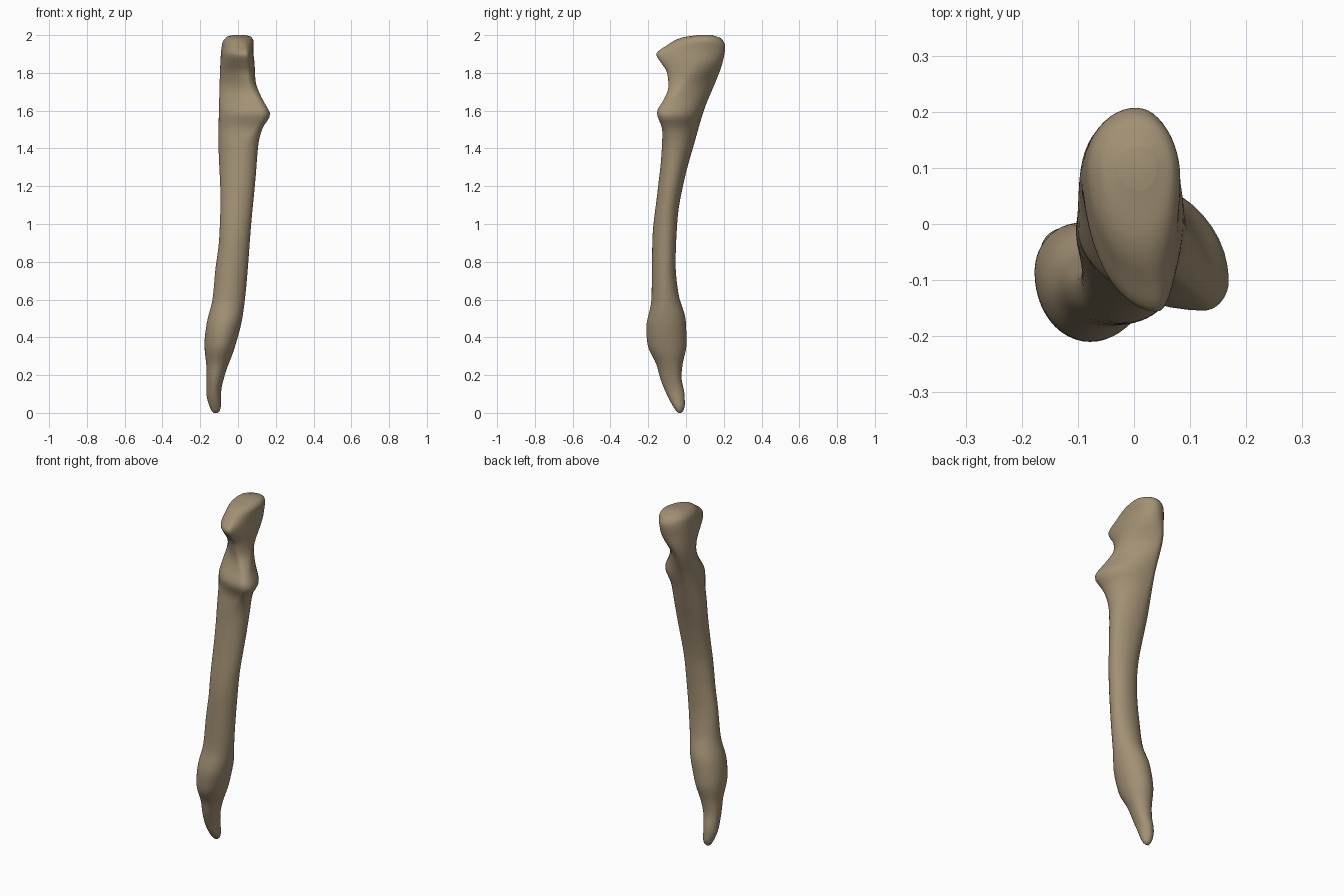
import bpy, bmesh, math

if "Cube" in bpy.data.objects:
    bpy.data.objects.remove(bpy.data.objects["Cube"])

# silhouette profiles as (z, offset), read upward
LEFT = [(0, -.13), (.012, -.14), (.04, -.153), (.1, -.167), (.23, -.167), (.36, -.178), (.47, -.167),
        (.6, -.135), (.76, -.12), (.92, -.1), (1.13, -.093), (1.45, -.104), (1.66, -.1),
        (1.87, -.093), (1.96, -.083), (1.99, -.06), (2, -.03)]
RIGHT = [(0, -.108), (.012, -.097), (.04, -.09), (.1, -.09), (.2, -.07), (.337, -.02), (.506, .024),
         (.68, .045), (1, .07), (1.24, .093), (1.42, .108), (1.51, .13), (1.58, .175),
         (1.6, .165), (1.67, .125), (1.757, .093), (1.85, .088), (1.92, .081), (1.965, .083),
         (1.99, .07), (2, .04)]
FRONT = [(0, -.04), (.012, -.053), (.1, -.103), (.178, -.135), (.257, -.157), (.36, -.204), (.45, -.211),
         (.6, -.183), (.92, -.178), (1.18, -.15), (1.37, -.13), (1.5, -.125), (1.55, -.143),
         (1.59, -.158), (1.645, -.125), (1.725, -.093), (1.8, -.1), (1.857, -.135),
         (1.9, -.16), (1.94, -.11), (1.985, -.03), (2, .06)]
BACK = [(0, -.026), (.012, -.014), (.045, -.006), (.1, -.008), (.19, -.024), (.257, -.018), (.36, .003),
        (.485, 0), (.63, -.04), (.787, -.055), (1.025, -.045), (1.237, -.008), (1.43, .045),
        (1.61, .098), (1.75, .156), (1.85, .193), (1.94, .208), (1.98, .19), (2, .14)]
# where the four extremes sit: z, x of front, x of back, y of left, y of right
TWIST = [(0, -.12, -.12, -.035, -.035), (.1, -.125, -.125, -.05, -.05),
         (.4, -.085, -.09, -.09, -.1), (.6, -.05, -.05, -.11, -.11),
         (1, -.01, -.01, -.105, -.105), (1.4, .03, -.03, -.02, -.06),
         (1.59, .125, -.05, 0, -.1), (1.75, .05, -.05, .07, -.01),
         (1.9, .042, 0, .09, .05), (2, .01, .01, .1, .1)]
# roundness of the two oblique faces (2 = elliptical)
ROUND = [(0, 2), (1.58, 2), (1.74, 1.45), (1.9, 2), (2, 2)]


def curve(pts):
    """Monotone cubic interpolation through the points."""
    n = len(pts)
    d = [(pts[i + 1][1] - pts[i][1]) / (pts[i + 1][0] - pts[i][0]) for i in range(n - 1)]
    m = [d[0]] + [2 * a * b / (a + b) if a * b > 0 else 0 for a, b in zip(d, d[1:])] + [d[-1]]

    def f(z):
        i = max(k for k in range(n - 1) if k == 0 or pts[k][0] <= z)
        h = pts[i + 1][0] - pts[i][0]
        t = (z - pts[i][0]) / h
        return ((1 + 2 * t) * (1 - t) ** 2 * pts[i][1] + t * (1 - t) ** 2 * h * m[i]
                + t * t * (3 - 2 * t) * pts[i + 1][1] + t * t * (t - 1) * h * m[i + 1])
    return f


left, right, front, back, rnd = map(curve, (LEFT, RIGHT, FRONT, BACK, ROUND))
xf, xb, yl, yr = [curve([(r[0], r[k]) for r in TWIST]) for k in range(1, 5)]
QUARTER, RINGS = 12, 120


def section(z):
    R, B = (right(z), yr(z)), (xb(z), back(z))
    L, F = (left(z), yl(z)), (xf(z), front(z))
    n = rnd(z)
    pts = []
    # each quarter: x reach, y reach, start on x axis or y axis, exponent
    for X, Y, x_first, p in ((R, B, True, n), (L, B, False, 2), (L, F, True, n), (R, F, False, 2)):
        cx, cy = Y[0], X[1]
        for k in range(QUARTER):
            a = math.pi / 2 * k / QUARTER
            c, s = (math.cos(a), math.sin(a)) if x_first else (math.sin(a), math.cos(a))
            pts.append((cx + (X[0] - cx) * abs(c) ** (2 / p),
                        cy + (Y[1] - cy) * abs(s) ** (2 / p), z))
    return pts


# bone: loft of the sections with rounded ends
bm = bmesh.new()
rings = []
for i in range(RINGS + 1):
    z = 1 - math.cos(math.pi * i / RINGS)
    rings.append([bm.verts.new(p) for p in section(min(2, max(0, z)))])
N = QUARTER * 4
for a, b in zip(rings, rings[1:]):
    for k in range(N):
        j = (k + 1) % N
        bm.faces.new((a[k], a[j], b[j], b[k]))
bm.faces.new(rings[0][::-1])
bm.faces.new(rings[-1])
bmesh.ops.recalc_face_normals(bm, faces=bm.faces)

# light blending of the loft
for _ in range(2):
    bmesh.ops.smooth_vert(bm, verts=[v for r in rings[6:-6] for v in r], factor=.5,
                          use_axis_x=True, use_axis_y=True, use_axis_z=False)
mesh = bpy.data.meshes.new("forearm_bone")
bm.to_mesh(mesh)
bm.free()
mesh.shade_smooth()
mat = bpy.data.materials.new("bone tan")
mat.diffuse_color = (.36, .28, .175, 1)
mat.use_nodes = True
mat.node_tree.nodes["Principled BSDF"].inputs["Base Color"].default_value = mat.diffuse_color
mesh.materials.append(mat)
obj = bpy.data.objects.new("forearm_bone", mesh)
bpy.context.collection.objects.link(obj)
